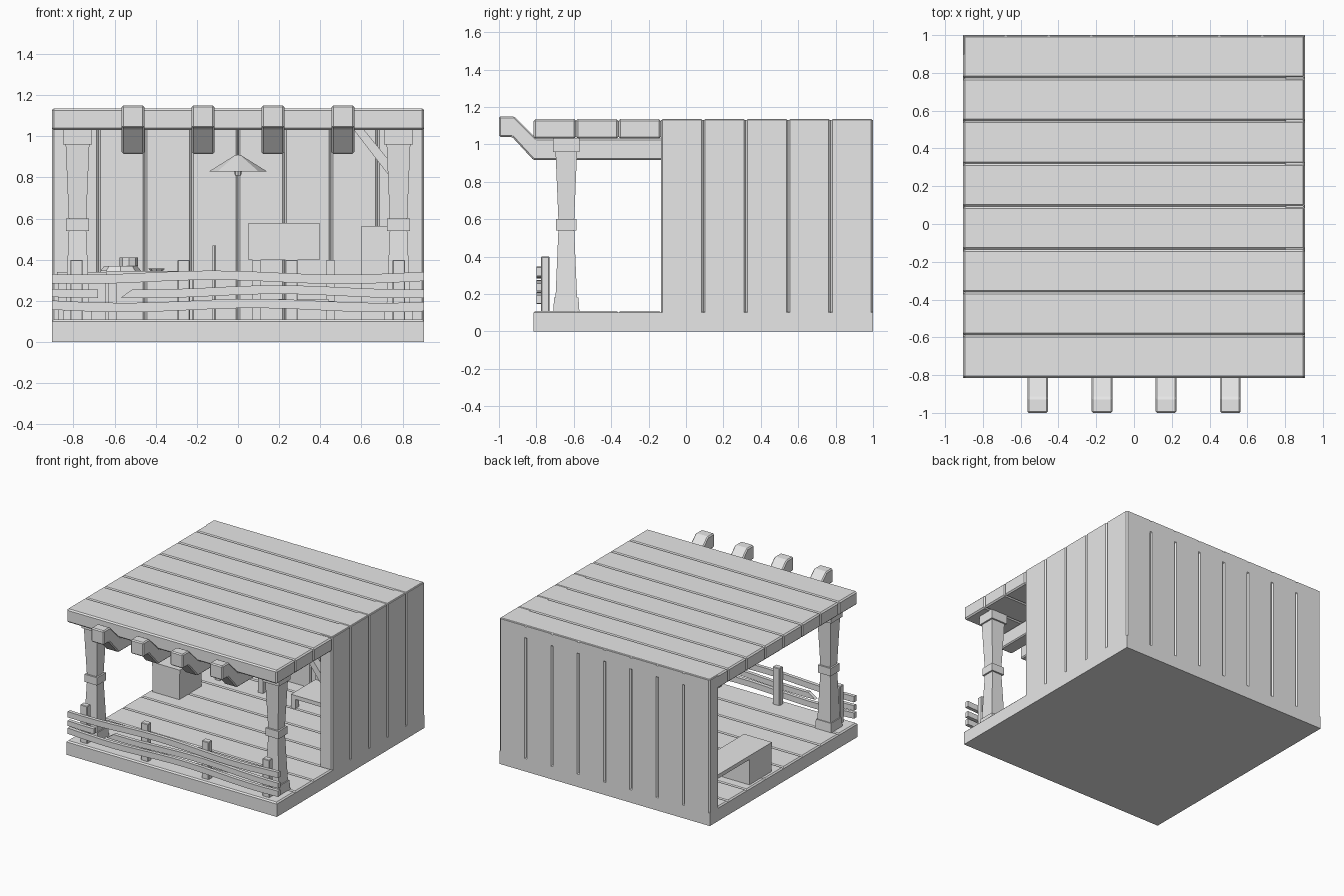
import bpy, bmesh, math
from mathutils import Vector

cube = bpy.data.objects.get("Cube")
if cube:
    bpy.data.objects.remove(cube, do_unlink=True)

grey = bpy.data.materials.new("plain_grey")
grey.use_nodes = True
grey.diffuse_color = (0.8, 0.8, 0.8, 1)
grey.node_tree.nodes["Principled BSDF"].inputs["Base Color"].default_value = (0.8, 0.8, 0.8, 1)


def finish(name, bm):
    bmesh.ops.recalc_face_normals(bm, faces=bm.faces)
    mesh = bpy.data.meshes.new(name)
    bm.to_mesh(mesh)
    bm.free()
    mesh.materials.append(grey)
    obj = bpy.data.objects.new(name, mesh)
    bpy.context.collection.objects.link(obj)
    return obj


def box(name, x, y, z, bevel=0, keep=lambda a, b: True):
    """Box from (min, max) ranges; bevels the edges that pass the keep rule."""
    bm = bmesh.new()
    bmesh.ops.create_cube(bm, size=1)
    for v in bm.verts:
        v.co = Vector([r[0] if c < 0 else r[1] for c, r in zip(v.co, (x, y, z))])
    if bevel:
        edges = [e for e in bm.edges if keep(e.verts[0].co, e.verts[1].co)]
        bmesh.ops.bevel(bm, geom=edges, offset=bevel, segments=1, affect='EDGES')
    return finish(name, bm)


def prism(name, outline, axis, a, b):
    """Extrude a 2D outline along x (outline is y, z) or y (outline is x, z)."""
    bm = bmesh.new()
    place = (lambda p, d: (d, p[0], p[1])) if axis == 'x' else (lambda p, d: (p[0], d, p[1]))
    face = bm.faces.new([bm.verts.new(place(p, a)) for p in outline])
    new = bmesh.ops.extrude_face_region(bm, geom=[face])["geom"]
    shift = Vector((b - a, 0, 0) if axis == 'x' else (0, b - a, 0))
    bmesh.ops.translate(bm, verts=[g for g in new if isinstance(g, bmesh.types.BMVert)], vec=shift)
    return finish(name, bm)


def cone(name, x, y, z0, z1, r0, r1, sides=8):
    bm = bmesh.new()
    bmesh.ops.create_cone(bm, cap_ends=True, segments=sides, radius1=r0, radius2=r1, depth=z1 - z0)
    bmesh.ops.translate(bm, verts=bm.verts, vec=(x, y, (z0 + z1) / 2))
    return finish(name, bm)


# Plank shell: floor, roof, back wall and right-hand wall
W, FRONT, BACK = 0.905, -0.815, 1.0
FLOOR, CEIL, TOP = 0.11, 1.03, 1.135
step = (BACK - FRONT) / 8
for i in range(8):
    y = (FRONT + i * step, FRONT + (i + 1) * step)
    box("floor_plank", (-W, W), y, (0, FLOOR), 0.01, lambda a, b: min(a.z, b.z) > 0.1)
    box("roof_plank", (-W, W), y, (CEIL, TOP), 0.01)
    if i > 2:
        box("side_wall_plank", (W - FLOOR, W), y, (0, TOP - 0.004), 0.01,
            lambda a, b: abs(a.z - b.z) > 0.5)
    x = (-W + i * W / 4, -W + (i + 1) * W / 4)
    box("back_wall_plank", x, (BACK - FLOOR, BACK), (0, TOP - 0.004), 0.01,
        lambda a, b: abs(a.z - b.z) > 0.5)

# Cranked roof beams with raised front ends
beam = [(-1, 1.04), (-0.93, 1.04), (-0.815, 0.915), (0.9, 0.915),
        (0.9, 1.03), (-0.8, 1.03), (-0.92, 1.15), (-1, 1.15)]
for x in (-0.51, -0.17, 0.17, 0.51):
    obj = prism("roof_beam", beam, 'x', x - 0.055, x + 0.055)
    mod = obj.modifiers.new("edge_bevel", 'BEVEL')
    mod.width, mod.segments = 0.008, 1

# Square columns: base, collar and cap around two tapered shafts
for x in (-0.78, 0.78):
    for part, z0, z1, r0, r1 in (("base", 0.105, 0.18, 0.07, 0.065),
                                 ("lower_shaft", 0.17, 0.55, 0.058, 0.042),
                                 ("collar", 0.54, 0.6, 0.055, 0.055),
                                 ("upper_shaft", 0.59, 0.97, 0.042, 0.058),
                                 ("cap", 0.96, 1.035, 0.07, 0.07)):
        bm = bmesh.new()
        bmesh.ops.create_cube(bm, size=2)
        for v in bm.verts:
            r, z = (r0, z0) if v.co.z < 0 else (r1, z1)
            v.co = (x + v.co.x * r, -0.64 + v.co.y * r, z)
        finish("column_" + part, bm)

# Fence: posts and warped rails, the middle rail snapped near one end
for x in (-0.785, -0.263, 0.26, 0.782):
    box("fence_post", (x - 0.03, x + 0.03), (-0.775, -0.73), (0.1, 0.4), 0.004)


def rail(name, x0, x1, z, height, phase, tip=0):
    n = 14
    xs = [x0 + (x1 - x0) * i / n for i in range(n + 1)]
    wave = lambda x: z + 0.01 * math.sin(5 * x + phase)
    low = [(x, wave(x) - height / 2) for x in xs]
    high = [(x, wave(x) + height / 2) for x in reversed(xs)]
    if tip:
        high[-1] = (x0 + tip, high[-1][1])
    prism(name, low + high, 'y', -0.8, -0.772)


rail("top_rail", -W, W, 0.315, 0.045, 2.2)
rail("middle_rail", -0.57, W, 0.245, 0.042, 0.6, 0.06)
rail("middle_rail_stub", -W, -0.68, 0.245, 0.04, 2)
rail("bottom_rail", -W, W, 0.178, 0.045, 1.2)

# Diagonal brace between the ceiling and the side wall
prism("corner_brace", [(0.56, 1.035), (0.61, 1.035), (0.81, 0.79), (0.81, 0.71)], 'y', -0.11, -0.05)

# Side bench standing on a box, and a counter along the back wall
box("bench_box", (-0.875, -0.645), (0.2, 0.47), (0.105, 0.32))
box("bench_top", (-0.88, -0.64), (0.2, 0.895), (0.31, 0.34))
box("counter_top", (-0.64, -0.2), (0.6, 0.895), (0.315, 0.345))
for x in (-0.61, -0.24):
    box("counter_leg", (x - 0.02, x + 0.02), (0.62, 0.66), (0.105, 0.32))
cone("pot_base", -0.57, 0.73, 0.345, 0.37, 0.1, 0.08)
cone("pot_lid", -0.53, 0.73, 0.37, 0.41, 0.045, 0.045)
cone("dish", -0.395, 0.73, 0.345, 0.358, 0.03, 0.04)
cone("upright_tool", -0.115, 0.75, 0.105, 0.47, 0.009, 0.009, 6)

# Seat, wall board and cabinet
box("seat", (0.07, 0.44), (0.55, 0.88), (0.18, 0.21))
for x in (0.09, 0.45):
    box("seat_post", (x - 0.02, x + 0.02), (0.85, 0.89), (0.105, 0.4))
    box("seat_leg", (x - 0.02, x + 0.02), (0.55, 0.59), (0.105, 0.2))
box("wall_board", (0.05, 0.395), (0.865, 0.895), (0.4, 0.58))
box("cabinet", (0.6, 0.8), (0.45, 0.85), (0.105, 0.565))

# Hanging lamp
cone("lamp_shade", 0, 0.3, 0.83, 0.91, 0.14, 0.012)
cone("lamp_bulb", 0, 0.3, 0.81, 0.835, 0.015, 0.02)
cone("lamp_cord", 0, 0.3, 0.9, 1.035, 0.006, 0.006, 6)
